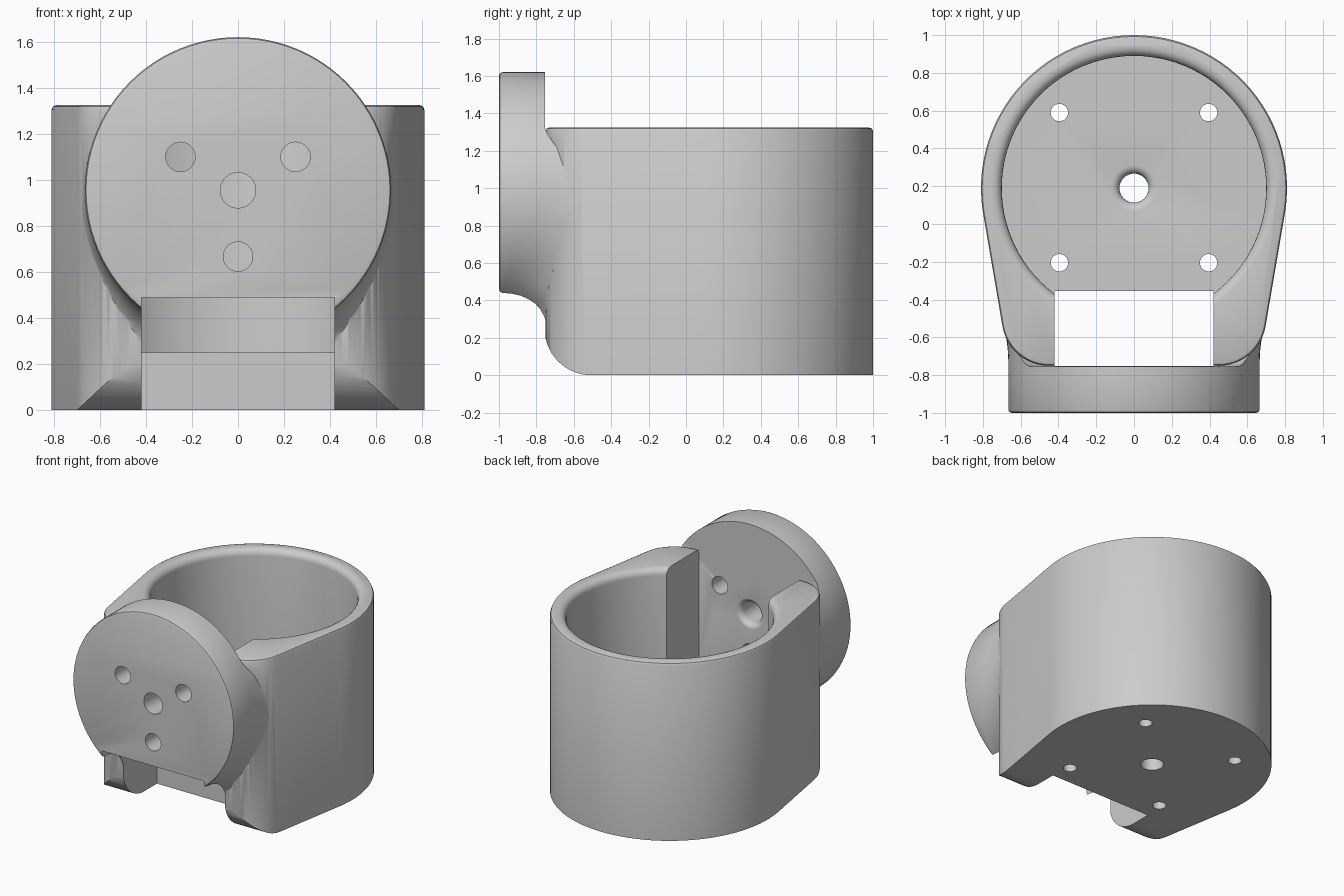
import bpy, bmesh
from math import sin, cos, radians, pi

if "Cube" in bpy.data.objects:
    bpy.data.objects.remove(bpy.data.objects["Cube"])


def make(name, verts, faces):
    bm = bmesh.new()
    vs = [bm.verts.new(v) for v in verts]
    for f in faces:
        bm.faces.new([vs[i] for i in f])
    bm.normal_update()
    bmesh.ops.recalc_face_normals(bm, faces=bm.faces[:])
    if bm.calc_volume(signed=True) < 0:
        bmesh.ops.reverse_faces(bm, faces=bm.faces[:])
    me = bpy.data.meshes.new(name)
    bm.to_mesh(me)
    bm.free()
    ob = bpy.data.objects.new(name, me)
    bpy.context.collection.objects.link(ob)
    return ob


def loft(name, rings):
    """Closed skin through equal-length rings, capped at both ends."""
    n = len(rings[0])
    verts = [v for r in rings for v in r]
    faces = [(k * n + i, k * n + (i + 1) % n, (k + 1) * n + (i + 1) % n, (k + 1) * n + i)
             for k in range(len(rings) - 1) for i in range(n)]
    faces += [tuple(reversed(range(n))), tuple(range(len(verts) - n, len(verts)))]
    return make(name, verts, faces)


def lathe(name, profile, place, n=32):
    """Revolve (radius, height); place maps (u, v, height) to xyz."""
    ang = [2 * pi * i / n for i in range(n)]
    return loft(name, [[place(r * cos(a), r * sin(a), h) for a in ang] for r, h in profile])


def arc(cx, cy, r, a0, a1, n):
    return [(cx + r * cos(radians(a0 + (a1 - a0) * i / n)),
             cy + r * sin(radians(a0 + (a1 - a0) * i / n))) for i in range(n + 1)]


def boolean(target, tool, op):
    tool.hide_render = True
    m = target.modifiers.new(op, 'BOOLEAN')
    m.operation, m.object, m.solver = op, tool, 'EXACT'
    bpy.context.view_layer.objects.active = target
    bpy.context.view_layer.update()
    bpy.ops.object.modifier_apply(modifier=m.name)
    bpy.data.objects.remove(tool, do_unlink=True)


def box(name, x, y0, y1, z0, z1):
    return loft(name, [[(-x, y0, z), (x, y0, z), (x, y1, z), (-x, y1, z)] for z in (z0, z1)])


def lerp(table, a):
    for (a0, v0), (a1, v1) in zip(table, table[1:]):
        if a <= a1:
            return v0 + (v1 - v0) * (a - a0) / (a1 - a0)
    return table[-1][1]


# Housing: round back, tapered sides, rounded front corners
TOP = 1.325
half = arc(0.45, -0.5, 0.25, -90, -9, 12) + arc(0, 0.19, 0.81, -9, 90, 26)
outline = half + [(-x, y) for x, y in reversed(half[:-1])]
levels = [(0, -0.1), (0, TOP - 0.02), (0.006, TOP - 0.006), (0.02, TOP)]
housing = loft("motor_housing", [[(x * (1 - d / 0.8), y * (1 - d / 0.8), z) for x, y in outline]
                                 for d, z in levels])

# Rounded lower front edge
side = [(-0.757, 1.6)] + arc(-0.505, 0.252, 0.252, 180, 270, 14) + [(1.2, 0), (1.2, 1.6)]
boolean(housing, loft("side_trim", [[(x, y, z) for y, z in side] for x in (-1.2, 1.2)]), 'INTERSECT')

# Front mounting disc with a flared fillet into the lower housing (angles from straight down)
R, CZ, N = 0.665, 0.955, 96
flare = [(0, 0.165), (32, 0.165), (45, 0.15), (60, 0.1), (75, 0.055), (90, 0.025), (105, 0.0), (180, 0.0)]
start = [(0, -0.98), (40, -0.98), (60, -0.92), (75, -0.84), (90, -0.76), (110, -0.8), (180, -0.8)]
end = [(0, -0.745), (32, -0.745), (45, -0.70), (60, -0.62), (75, -0.57), (90, -0.56),
       (105, -0.63), (122, -0.755), (180, -0.755)]
rings = [[] for _ in range(13)]
for i in range(N):
    a = 2 * pi * i / N
    deg = min(360 * i / N, 360 - 360 * i / N)
    dr, ys, ye = lerp(flare, deg), lerp(start, deg), lerp(end, deg)
    section = [(R - 0.018, -1), (R - 0.005, -0.995), (R, -0.982)]
    section += [(R + dr * (1 - cos(t * pi / 16)), ys + (ye - ys) * sin(t * pi / 16)) for t in range(9)]
    section += [(0.3, -0.755)]
    for ring, (r, y) in zip(rings, section):
        ring.append((r * sin(a), y, CZ - r * cos(a)))
boolean(housing, loft("mounting_disc", rings), 'UNION')

# Cup cavity with a rounded inner rim
lip = [(0.70 + 0.05 * (1 - cos(t * pi / 10)), TOP - 0.05 + 0.05 * sin(t * pi / 10)) for t in range(6)]
cavity = [(0.70, 0.25)] + lip + [(0.75, TOP + 0.02)]
boolean(housing, lathe("cavity", cavity, lambda u, v, h: (u, v + 0.19, h), 96), 'DIFFERENCE')

# Slot behind the disc and opening under it
boolean(housing, box("slot", 0.42, -0.753, -0.355, -0.2, 2), 'DIFFERENCE')
boolean(housing, box("lower_opening", 0.42, -1.2, -0.6, -0.2, 0.49), 'DIFFERENCE')


def flared_hole(r, h0, h1):
    """Straight bore with a rounded mouth at height h1."""
    f = 0.045
    return [(r, h0)] + [(r + f * (1 - cos(t * pi / 10)), h1 - f + f * sin(t * pi / 10))
                        for t in range(6)] + [(r + f, h1 + 0.05)]


# Floor holes
boolean(housing, lathe("shaft_hole", flared_hole(0.077, -0.1, 0.25),
                       lambda u, v, h: (u, v + 0.19, h)), 'DIFFERENCE')
for sx in (-0.395, 0.395):
    for y in (-0.205, 0.59):
        boolean(housing, lathe("floor_screw_hole", [(0.046, -0.1), (0.046, 0.4)],
                               lambda u, v, h: (u + sx, v + y, h)), 'DIFFERENCE')

# Disc holes
boolean(housing, lathe("disc_centre_hole", flared_hole(0.077, -1.1, -0.753),
                       lambda u, v, h: (u, h, v + CZ)), 'DIFFERENCE')
for x, z in ((-0.25, 1.1), (0.25, 1.1), (0, 0.667)):
    boolean(housing, lathe("disc_screw_hole", [(0.064, -1.1), (0.064, -0.6)],
                           lambda u, v, h: (u + x, h, v + z)), 'DIFFERENCE')

bpy.ops.object.select_all(action='DESELECT')
housing.select_set(True)
bpy.context.view_layer.objects.active = housing
bpy.ops.object.shade_smooth_by_angle(angle=radians(35))
